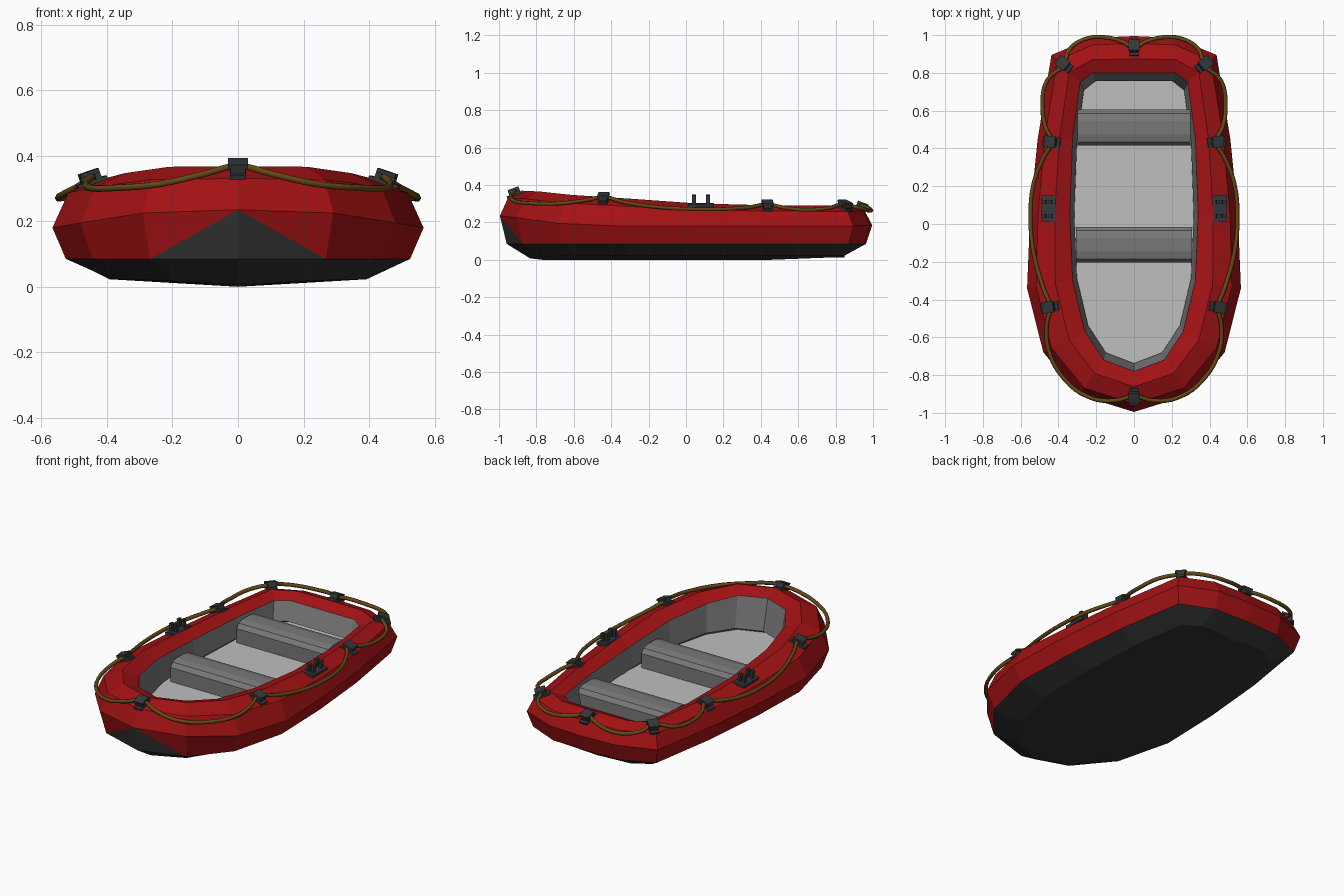
import bpy, bmesh, math
from mathutils import Vector, Matrix

if "Cube" in bpy.data.objects:
    bpy.data.objects.remove(bpy.data.objects["Cube"])


def mat(name, rgb):
    m = bpy.data.materials.new(name)
    m.diffuse_color = (*rgb, 1)
    m.use_nodes = True
    m.node_tree.nodes["Principled BSDF"].inputs["Base Color"].default_value = m.diffuse_color
    return m


RED = mat("red rubber", (0.37, 0.006, 0.007))
DARK = mat("dark hull", (0.033, 0.033, 0.033))
GREY = mat("grey lining", (0.19, 0.19, 0.19))
FLOOR = mat("light grey floor", (0.52, 0.52, 0.52))
ROPE = mat("brown rope", (0.13, 0.065, 0.008))
METAL = mat("dark fittings", (0.034, 0.04, 0.043))


def finish(bm, name, *mats):
    bmesh.ops.recalc_face_normals(bm, faces=bm.faces)
    me = bpy.data.meshes.new(name)
    bm.to_mesh(me)
    bm.free()
    for m in mats:
        me.materials.append(m)
    ob = bpy.data.objects.new(name, me)
    bpy.context.collection.objects.link(ob)
    return ob


# Hull stations, bow to stern: widest x, y, z / inner rim x, y / crest z
half = [
    (0, -.995, .235, 0, -.78, .368), (.29, -.905, .225, .16, -.72, .366),
    (.48, -.68, .195, .26, -.57, .347), (.566, -.34, .18, .325, -.30, .328),
    (.55, .05, .18, .34, .05, .302), (.51, .45, .18, .325, .45, .291),
    (.437, .895, .18, .285, .75, .29), (.22, .985, .185, .22, .80, .29),
    (0, .995, .185, 0, .80, .29)]
stations = half + [(-a, b, c, -d, e, f) for a, b, c, d, e, f in half[-2:0:-1]]
N = len(stations)


def section(s):
    """Cross-section points from the floor edge over the tube to the bottom."""
    ex, ey, ez, bx, by, top = s
    def at(t, z):
        return (bx + (ex - bx) * t, by + (ey - by) * t, z)
    bottom = .01 + .015 * min(1, abs(ex) / .5 + max(0, ey))
    return [at(.05, .125), (bx * .93, by * .945, .155), at(0, top - .03),
            at(.38, top), at(.8, top + (ez - top) * .28), (ex, ey, ez),
            at(.83, .085), at(.25, bottom)]


# Inflated hull with grey lining, red tube and dark bottom
bm = bmesh.new()
grid = [[bm.verts.new(p) for p in section(s)] for s in stations]
for i in range(N):
    a, b = grid[i], grid[(i + 1) % N]
    for k in range(7):
        idx = 2 if k < 2 else (1 if k == 6 else 0)
        if k == 5 and i in (0, N - 1):      # dark triangle on the bow
            tip, other = (a, b) if i == 0 else (b, a)
            bm.faces.new((tip[5], other[5], other[6])).material_index = 0
            bm.faces.new((tip[5], other[6], tip[6])).material_index = 1
        else:
            bm.faces.new((a[k], b[k], b[k + 1], a[k + 1])).material_index = idx
# shallow keel
keel = {i: bm.verts.new((0, grid[i][7].co.y, .002 if i < 6 else .015)) for i in range(1, 8)}
for sgn in (1, -1):
    g = [grid[(sgn * i) % N][7] for i in range(9)]
    bm.faces.new((g[0], g[1], keel[1])).material_index = 1
    bm.faces.new((g[8], g[7], keel[7])).material_index = 1
    for i in range(1, 7):
        bm.faces.new((g[i], g[i + 1], keel[i + 1], keel[i])).material_index = 1
low = min(v.co.z for v in bm.verts)
for v in bm.verts:
    if v.co.z < .05:
        v.co.z -= low
finish(bm, "raft_hull", RED, DARK, GREY)

# Floor
bm = bmesh.new()
bm.faces.new([bm.verts.new((s[3] * 1.03, s[4] * 1.02, .128)) for s in stations])
finish(bm, "floor", FLOOR)

# Seats: cushion profile extruded across the boat
profile = [(-.095, .13), (-.095, .215), (-.075, .24), (-.035, .25), (.035, .25),
           (.075, .24), (.095, .215), (.095, .13)]
for name, y, w in (("front_seat", -.11, .308), ("rear_seat", .51, .30)):
    bm = bmesh.new()
    f = bm.faces.new([bm.verts.new((-w, y + py, pz)) for py, pz in profile])
    ext = bmesh.ops.extrude_face_region(bm, geom=[f])["geom"]
    for v in ext:
        if isinstance(v, bmesh.types.BMVert):
            v.co.x += 2 * w
    finish(bm, name, GREY)


def boxes(name, loc, angle, tilt, parts):
    """Fitting made of boxes (centre, size); local x points outboard."""
    bm = bmesh.new()
    M = (Matrix.Translation(loc) @ Matrix.Rotation(angle, 4, 'Z')
         @ Matrix.Rotation(tilt, 4, 'Y'))
    for c, size in parts:
        bmesh.ops.create_cube(bm, size=1, matrix=M @ Matrix.Translation(c)
                              @ Matrix.Diagonal((*size, 1)))
    finish(bm, name, METAL)


# Rope clamps around the rim
clamp = [((0, 0, .003), (.095, .05, .012)), ((-.022, 0, .016), (.018, .045, .03)),
         ((.022, 0, .016), (.018, .045, .03)), ((0, 0, .032), (.06, .06, .012))]
boxes("bow_clamp", (0, -.912, .347), -math.pi / 2, .36, clamp)
boxes("stern_clamp", (0, .935, .27), math.pi / 2, .36, clamp)
for side, sx in (("right", 1), ("left", -1)):
    for n, x, y, z, deg in (("front", .445, -.44, .316, -8), ("middle", .435, .435, .276, 5),
                            ("rear", .37, .845, .276, 40)):
        ang = math.radians(deg if sx > 0 else 180 - deg)
        boxes(f"{side}_{n}_clamp", (sx * x, y, z), ang, .33, clamp)
    # Oar lock plate with two pairs of posts
    posts = [((px, py, .03), (.016, .022, .055)) for px in (-.015, .015) for py in (-.037, .037)]
    boxes(f"{side}_oar_lock", (sx * .455, .08, .289), 0 if sx > 0 else math.pi, .1,
          [((0, 0, .004), (.075, .14, .016))] + posts)

# Grab rope, hanging outward between the clamps
right = [(0, -.912, .368), (.10, -.935, .345), (.23, -.92, .315), (.37, -.82, .302),
         (.455, -.66, .303), (.462, -.53, .32), (.445, -.44, .336), (.48, -.34, .31),
         (.53, -.16, .283), (.548, .03, .272), (.53, .22, .272), (.475, .36, .285),
         (.435, .435, .297), (.468, .51, .282), (.485, .62, .268), (.46, .76, .276),
         (.37, .845, .297), (.345, .92, .278), (.27, .975, .265), (.17, .99, .265),
         (.06, .965, .282), (0, .935, .292)]
path = right + [(-x, y, z) for x, y, z in right[-2:0:-1]]
cu = bpy.data.curves.new("grab_rope", 'CURVE')
cu.dimensions = '3D'
cu.bevel_depth = .011
cu.bevel_resolution = 1
cu.resolution_u = 4
sp = cu.splines.new('BEZIER')
sp.bezier_points.add(len(path) - 1)
for bp, p in zip(sp.bezier_points, path):
    bp.co = p
    bp.handle_left_type = bp.handle_right_type = 'AUTO'
sp.use_cyclic_u = True
cu.materials.append(ROPE)
bpy.context.collection.objects.link(bpy.data.objects.new("grab_rope", cu))
